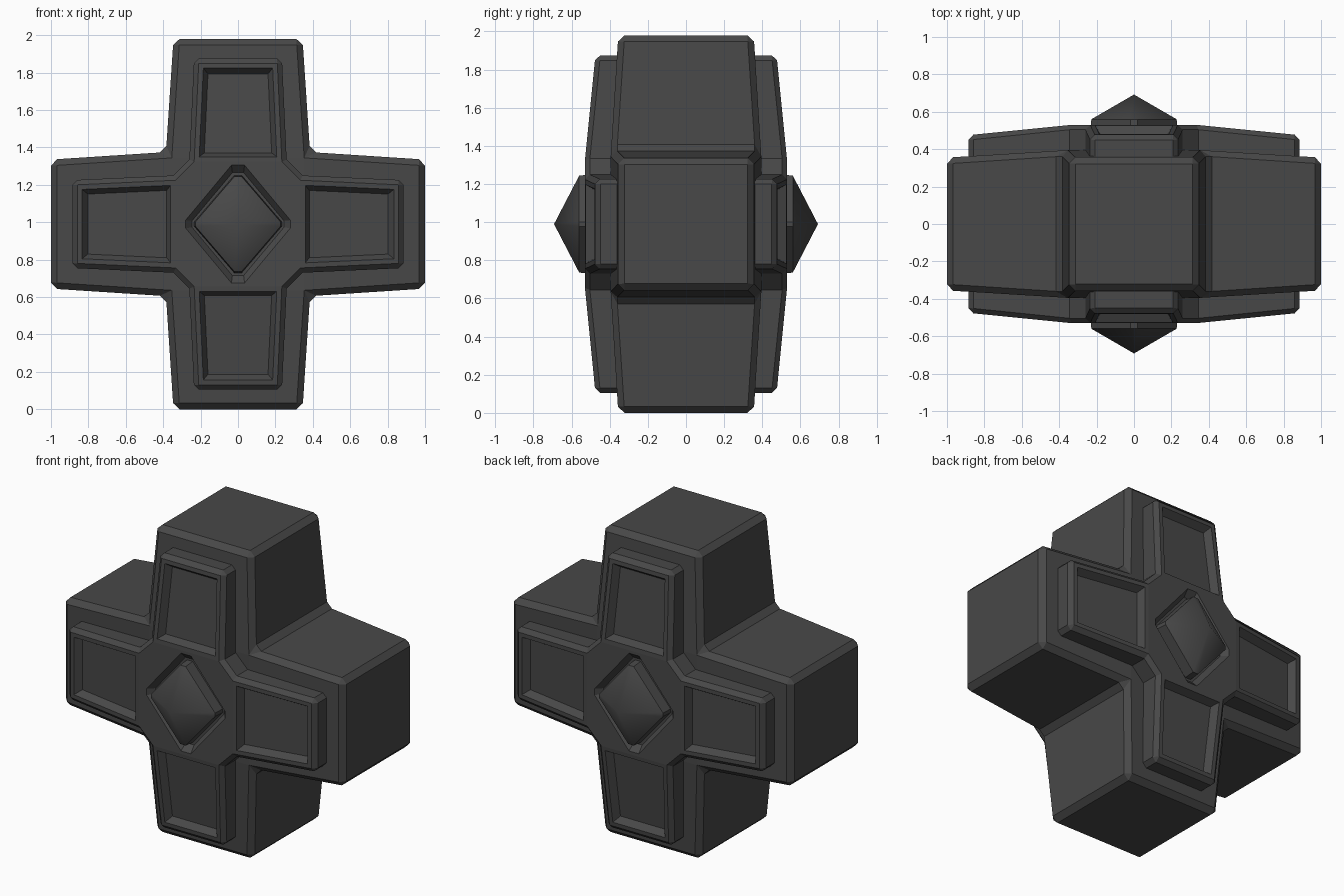
import bpy, bmesh, math
from mathutils import Vector

if "Cube" in bpy.data.objects:
    bpy.data.objects.remove(bpy.data.objects["Cube"], do_unlink=True)

MID = 0.99  # height of the centre

stone = bpy.data.materials.new("dark_grey")
stone.use_nodes = True
GREY = (0.065, 0.065, 0.065, 1)
stone.diffuse_color = GREY
bsdf = stone.node_tree.nodes["Principled BSDF"]
bsdf.inputs["Base Color"].default_value = GREY
bsdf.inputs["Roughness"].default_value = 0.8


def finish(bm, name):
    mesh = bpy.data.meshes.new(name)
    bm.to_mesh(mesh)
    bm.free()
    obj = bpy.data.objects.new(name, mesh)
    obj.location.z = MID
    mesh.materials.append(stone)
    bpy.context.collection.objects.link(obj)
    return obj


def cross(half_in, reach_in, half_tip, tips, depth_in, depth_tip, bevel):
    """Four-armed solid whose arms taper in width and depth."""
    bm = bmesh.new()
    rings = []
    for k in range(4):
        out = Vector((round(math.sin(k * math.pi / 2)), round(math.cos(k * math.pi / 2))))
        side = Vector((out.y, -out.x))
        tip = tips[k % 2]
        spots = [(-half_in, reach_in, depth_in), (-half_tip, tip, depth_tip),
                 (half_tip, tip, depth_tip), (half_in, reach_in, depth_in)]
        arm = []
        for s, r, d in spots:
            p = side * s + out * r
            arm.append([bm.verts.new((p.x, y, p.y)) for y in (-d, d)])
        rings.append(arm)
    for k, arm in enumerate(rings):
        for f in (0, 1):
            bm.faces.new([pair[f] for pair in arm])
        for a, b in zip(arm, arm[1:]):
            bm.faces.new((a[0], b[0], b[1], a[1]))
        if half_in < reach_in:
            a, b = arm[3], rings[(k + 1) % 4][0]
            bm.faces.new((a[0], b[0], b[1], a[1]))
    # central faces
    for f in (0, 1):
        loop = []
        for arm in rings:
            loop.append(arm[0][f])
            if half_in < reach_in:
                loop.append(arm[3][f])
        if half_in == reach_in:
            loop = [arm[0][f] for arm in rings]
        bm.faces.new(loop)
    bmesh.ops.remove_doubles(bm, verts=bm.verts, dist=0.0001)
    bmesh.ops.recalc_face_normals(bm, faces=bm.faces)
    edges = [e for e in bm.edges if e.calc_face_angle(0) > math.radians(50)]
    bmesh.ops.bevel(bm, geom=edges, offset=bevel, segments=1, affect='EDGES', profile=0.5)
    bm.normal_update()
    return bm


# Main block
finish(cross(0.385, 0.385, 0.345, (0.99, 1.0), 0.395, 0.355, 0.033), "cross_body")

# Raised cross on front and back
bm = cross(0.26, 0.345, 0.235, (0.885, 0.885), 0.53, 0.475, 0.026)
faces = [f for f in bm.faces if abs(f.normal.y) > 0.95 and f.calc_area() > 0.05]
centres = [f for f in faces if math.hypot(f.calc_center_median().x, f.calc_center_median().z) < 0.1]
panels = [f for f in faces if f not in centres]

# Sunken arm panels
bmesh.ops.inset_individual(bm, faces=panels, thickness=0.026, use_even_offset=True)
bmesh.ops.inset_individual(bm, faces=panels, thickness=0.026, depth=-0.045, use_even_offset=True)


# Sunken diamond sockets
def diamond(co, wide, tall, cut):
    sx, sz = math.copysign(1, co.x), math.copysign(1, co.z)
    if abs(co.z) > abs(co.x):
        return sx * cut, sz * tall
    return sx * wide, sz * cut * 0.6


for wide, tall, cut, sink in ((0.28, 0.315, 0.035, 0), (0.245, 0.275, 0.03, 0.04)):
    bmesh.ops.inset_individual(bm, faces=centres, thickness=0.01)
    for f in centres:
        front = math.copysign(1, f.normal.y)
        for v in f.verts:
            v.co.x, v.co.z = diamond(v.co, wide, tall, cut)
            v.co.y -= front * sink
finish(bm, "raised_cross")

# Pointed gems
corners = [(0.02, 0.262), (0.235, 0.012), (0.235, -0.012), (0.02, -0.262)]
corners += [(-x, z) for x, z in reversed(corners)]
for name, s in (("front_gem", -1), ("back_gem", 1)):
    bm = bmesh.new()
    low = [bm.verts.new((x, s * 0.48, z)) for x, z in corners]
    top = [bm.verts.new((x * 0.97, s * 0.56, z * 0.97)) for x, z in corners]
    apex = bm.verts.new((0, s * 0.692, 0))
    bm.faces.new(low)
    for i in range(len(corners)):
        j = (i + 1) % len(corners)
        bm.faces.new((low[i], low[j], top[j], top[i]))
        bm.faces.new((top[i], top[j], apex))
    bmesh.ops.recalc_face_normals(bm, faces=bm.faces)
    gem = finish(bm, name)
    bpy.ops.object.select_all(action='DESELECT')
    gem.select_set(True)
    bpy.context.view_layer.objects.active = gem
    bpy.ops.object.shade_smooth_by_angle(angle=math.radians(40))
